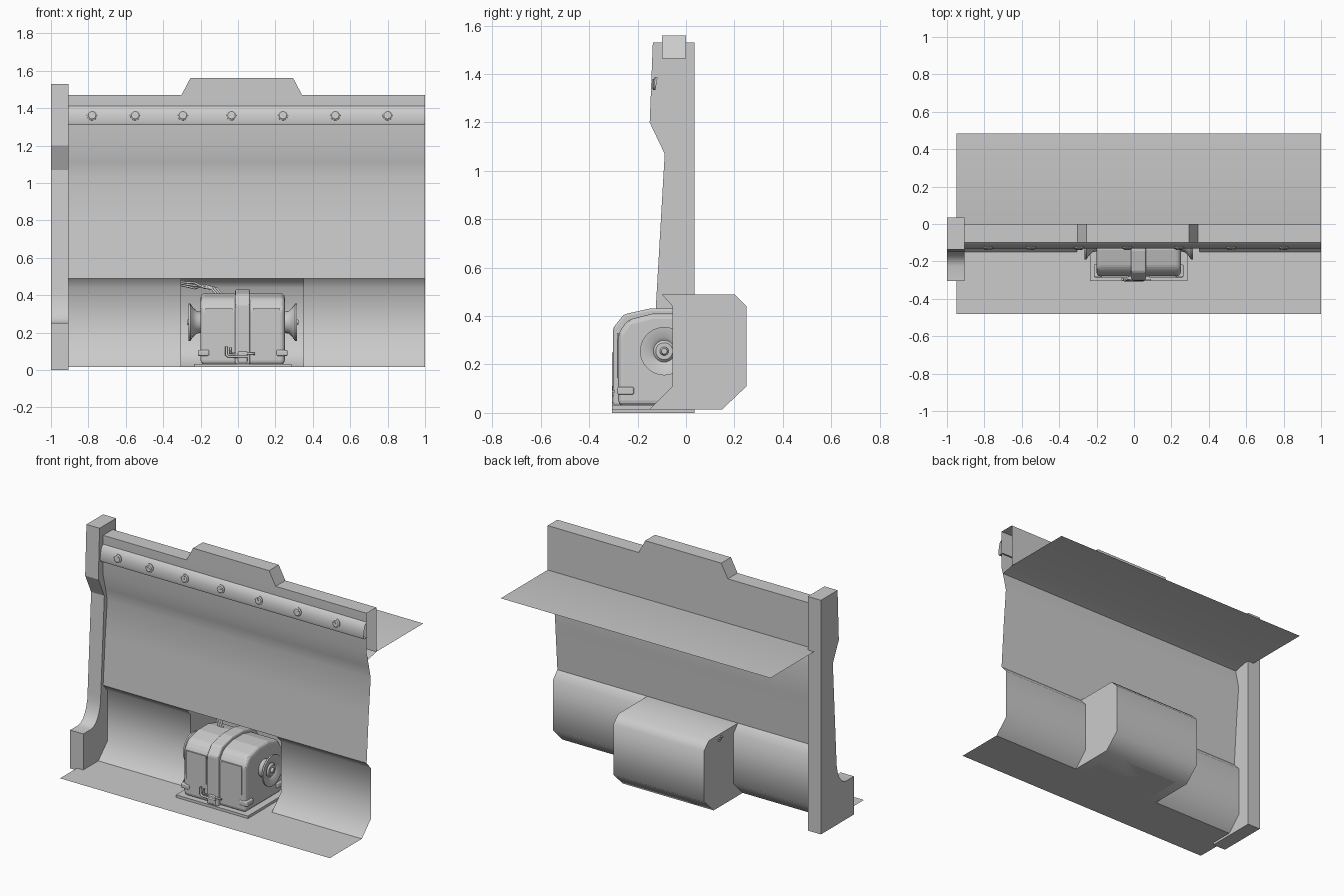
import bpy, bmesh, math
from mathutils import Vector, Matrix

old = bpy.data.objects.get("Cube")
if old:
    bpy.data.objects.remove(old, do_unlink=True)

grey = bpy.data.materials.new("plain_grey")
grey.use_nodes = True
GREY = (0.6, 0.6, 0.6, 1)
grey.diffuse_color = GREY
for node in grey.node_tree.nodes:
    if node.type == 'BSDF_PRINCIPLED':
        node.inputs["Base Color"].default_value = GREY


def smooth(obj, angle):
    bpy.ops.object.select_all(action='DESELECT')
    obj.select_set(True)
    bpy.context.view_layer.objects.active = obj
    bpy.ops.object.shade_smooth_by_angle(angle=math.radians(angle))


def finish(name, bm, angle=0, bevel=0, recalc=True):
    if recalc:
        bmesh.ops.recalc_face_normals(bm, faces=bm.faces)
    mesh = bpy.data.meshes.new(name)
    bm.to_mesh(mesh)
    bm.free()
    obj = bpy.data.objects.new(name, mesh)
    bpy.context.collection.objects.link(obj)
    mesh.materials.append(grey)
    if angle:
        smooth(obj, angle)
    if bevel:
        mod = obj.modifiers.new("soft_edges", 'BEVEL')
        mod.width, mod.segments, mod.limit_method = bevel, 3, 'ANGLE'
    return obj


def sheet(name, profile, x0, x1, angle=60):
    """Open sheet: a (y, z) profile swept along x."""
    bm = bmesh.new()
    rows = [[bm.verts.new((x, y, z)) for x in (x0, x1)] for y, z in profile]
    for a, b in zip(rows, rows[1:]):
        bm.faces.new((a[0], a[1], b[1], b[0]))
    return finish(name, bm, angle, recalc=False)


def prism(name, outline, lo, hi, axis='x', angle=0, bevel=0):
    """Solid: an outline swept along x from (y, z), or along y from (x, z)."""
    bm = bmesh.new()
    place = (lambda d, a, z: (d, a, z)) if axis == 'x' else (lambda d, a, z: (a, d, z))
    face = bm.faces.new([bm.verts.new(place(lo, a, z)) for a, z in outline])
    out = bmesh.ops.extrude_face_region(bm, geom=[face])
    shift = Vector(place(hi - lo, 0, 0))
    bmesh.ops.translate(bm, vec=shift, verts=[v for v in out["geom"] if isinstance(v, bmesh.types.BMVert)])
    return finish(name, bm, angle, bevel)


def box(name, x0, x1, y0, y1, z0, z1, bevel=0):
    return prism(name, [(y0, z0), (y1, z0), (y1, z1), (y0, z1)], x0, x1, bevel=bevel)


def lathe(name, profile, centre, axis, steps=28):
    """Revolve (distance, radius) points around an axis."""
    bm = bmesh.new()
    rings = []
    for d, r in profile:
        turn = [2 * math.pi * i / steps for i in range(steps)]
        rings.append([bm.verts.new((r * math.cos(t), r * math.sin(t), d)) for t in turn])
    for a, b in zip(rings, rings[1:]):
        for i in range(steps):
            j = (i + 1) % steps
            bm.faces.new((a[i], a[j], b[j], b[i]))
    bm.faces.new(rings[0])
    bm.faces.new(rings[-1])
    spin = Vector((0, 0, 1)).rotation_difference(Vector(axis)).to_matrix().to_4x4()
    bm.transform(Matrix.Translation(centre) @ spin)
    return finish(name, bm, 35)


def tube(name, points, radius):
    curve = bpy.data.curves.new(name, 'CURVE')
    curve.dimensions = '3D'
    curve.bevel_depth, curve.bevel_resolution, curve.use_fill_caps = radius, 2, True
    spline = curve.splines.new('POLY')
    spline.points.add(len(points) - 1)
    for p, co in zip(spline.points, points):
        p.co = (*co, 1)
    curve.materials.append(grey)
    obj = bpy.data.objects.new(name, curve)
    bpy.context.collection.objects.link(obj)


LEFT, RIGHT = -0.95, 1.0
AL, AR = -0.305, 0.35        # alcove sides
FLOOR = 0.015

# Wall panels, floor and alcove
foot_curve = [(-0.15, FLOOR), (-0.055, 0.11), (-0.055, 0.44), (-0.1, 0.49)]
alcove = [(-0.15, FLOOR), (0.15, FLOOR), (0.25, 0.11), (0.25, 0.44), (0.2, 0.49), (-0.1, 0.49)]
sheet("floor", [(-0.48, FLOOR), (-0.15, FLOOR)], LEFT, RIGHT)
sheet("lower_wall_right", foot_curve, LEFT, AL)
sheet("lower_wall_left", foot_curve, AR, RIGHT)
sheet("alcove_shell", alcove, AL, AR)
for side, x in (("right", AL), ("left", AR)):
    bm = bmesh.new()
    bm.faces.new([bm.verts.new((x, y, z)) for y, z in alcove + foot_curve[2:0:-1]])
    finish("alcove_side_" + side, bm)
sheet("upper_wall", [(-0.1, 0.49), (-0.078, 0.8), (-0.058, 1.03), (-0.075, 1.11), (-0.1, 1.21),
                     (-0.1, 1.47)], LEFT, RIGHT, 40)

# Header with shelf behind it
sheet("header_back", [(-0.1, 1.47), (0, 1.47), (0, 1.18)], LEFT, RIGHT, 30)
sheet("rear_shelf", [(0.485, 1.18), (0, 1.18), (-0.085, 1.16)], LEFT, RIGHT)
prism("header_tab", [(-0.305, 1.465), (-0.255, 1.56), (0.295, 1.56), (0.345, 1.465)], -0.1, 0, 'y')

# Bolted strip
sheet("bolt_strip", [(-0.09, 1.31), (-0.127, 1.31), (-0.132, 1.325), (-0.126, 1.365),
                     (-0.118, 1.395), (-0.1, 1.412)], LEFT, RIGHT, 50)
tilt = Vector((0, -1, 0.17)).normalized()
for x in (-0.78, -0.55, -0.295, -0.035, 0.24, 0.52, 0.8):
    centre = Vector((x, -0.122, 1.36))
    lathe("bolt", [(0, 0.027), (0.009, 0.027), (0.014, 0.02)], centre, tilt, 16)
    bm = bmesh.new()
    bmesh.ops.create_cube(bm, size=1)
    bm.transform(Matrix.Translation(centre + tilt * 0.013) @ Matrix.Rotation(x * 5, 4, 'Y')
                 @ Matrix.Diagonal((0.036, 0.006, 0.005, 1)))
    finish("bolt_ridge", bm)

# Side column with a curved foot
curve_pts = [(-0.125 - 0.1 * (1 - math.sin(t)), 0.43 - 0.18 * math.cos(t))
             for t in (math.pi / 2 * i / 6 for i in range(7))]
prism("side_column", [(0.035, 0), (-0.305, 0), (-0.305, 0.25)] + curve_pts
      + [(-0.088, 1.07), (-0.15, 1.2), (-0.137, 1.53), (0.035, 1.53)], -1.0, -0.905, angle=25)

# Motor housing, strap and base
MID = 0.025
half = [(-0.19, 0.03), (-0.19, 0.33), (-0.15, 0.385), (-0.05, 0.41)]


def arch(grow):
    """Symmetric housing outline about the shaft line."""
    pts = [(y * (1 + grow * 5), z + (grow if z > 0.1 else 0)) for y, z in half]
    return [(-0.09 + y, z) for y, z in pts] + [(-0.09 - y, z) for y, z in reversed(pts)]


prism("motor_body", arch(0), MID - 0.225, MID + 0.225, bevel=0.022)
prism("motor_strap", arch(0.022), MID - 0.04, MID + 0.04, bevel=0.01)
box("motor_base", MID - 0.26, MID + 0.26, -0.305, 0.125, FLOOR, 0.032)
for s in (-1, 1):
    a, b = sorted((MID + s * 0.055, MID + s * 0.2))
    box("motor_panel", a, b, -0.286, -0.279, 0.145, 0.33)
    lathe("end_flange", [(0.21, 0.055), (0.245, 0.06), (0.265, 0.078), (0.28, 0.1), (0.29, 0.1),
                         (0.285, 0.06), (0.275, 0.045), (0.285, 0.035), (0.285, 0.018), (0.298, 0.012)],
          (MID, -0.09, 0.255), (s, 0, 0))
    a, b = sorted((MID + s * 0.18, MID + s * 0.24))
    for y in (-0.285, 0.035):
        box("foot_clamp", a, b, y, y + 0.07, 0.075, 0.108, bevel=0.008)

# Front pipes and alcove wiring
tube("front_pipe", [(-0.062, -0.295, 0.125), (-0.062, -0.295, 0.08), (-0.05, -0.3, 0.072),
                    (0.05, -0.3, 0.072)], 0.007)
tube("front_lever", [(-0.04, -0.295, 0.12), (-0.04, -0.3, 0.09), (0.09, -0.3, 0.087)], 0.006)
box("pipe_block", 0.0, 0.05, -0.305, -0.28, 0.04, 0.1, bevel=0.006)
for k in range(3):
    d = 0.014 * k
    tube("wire", [(-0.32, 0.08 + d, 0.472 - d / 2), (-0.23, 0.05 + d, 0.465 - d), (-0.18, 0.02, 0.44 + d / 2),
                  (-0.14 + d, -0.01, 0.435), (-0.11 + d, -0.04, 0.4)], 0.006)
